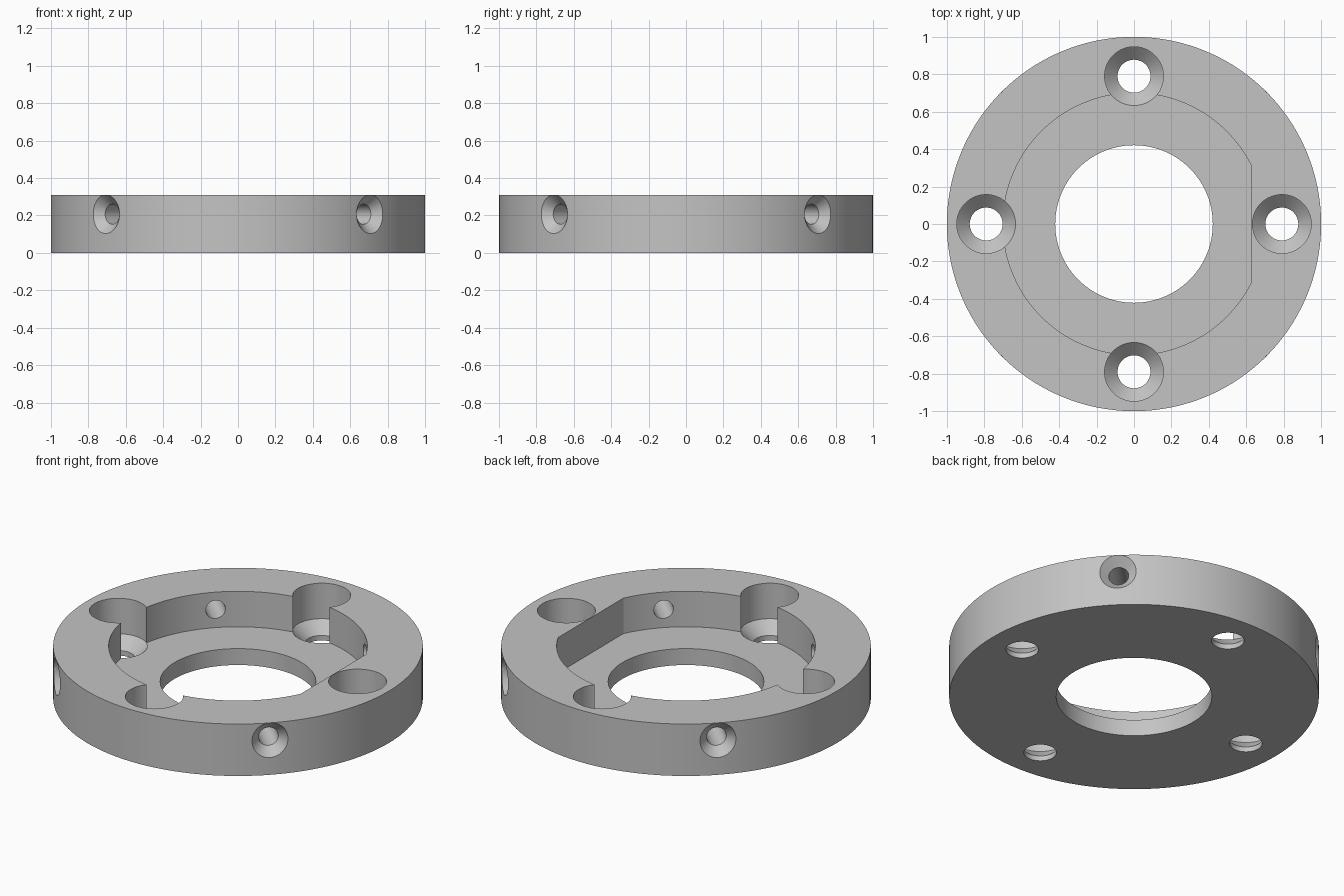
import bpy, bmesh, math
from mathutils import Matrix

if "Cube" in bpy.data.objects:
    bpy.data.objects.remove(bpy.data.objects["Cube"])

HEIGHT, FLOOR = 0.31, 0.098


def lathe(name, profile, segments, matrix=Matrix()):
    """Closed solid of revolution about z from (radius, height) points, listed bottom to top."""
    bm = bmesh.new()
    rings = []
    for r, z in profile:
        rings.append([bm.verts.new((r * math.cos(2 * math.pi * i / segments),
                                    r * math.sin(2 * math.pi * i / segments), z))
                      for i in range(segments)])
    for a, b in zip(rings, rings[1:]):
        for i in range(segments):
            j = (i + 1) % segments
            bm.faces.new((a[i], a[j], b[j], b[i]))
    bm.faces.new(rings[0][::-1])
    bm.faces.new(rings[-1])
    bm.transform(matrix)
    bmesh.ops.recalc_face_normals(bm, faces=bm.faces)
    return to_object(name, bm)


def prism(name, outline, z0, z1):
    bm = bmesh.new()
    face = bm.faces.new([bm.verts.new((x, y, z0)) for x, y in outline])
    top = bmesh.ops.extrude_face_region(bm, geom=[face])
    bmesh.ops.translate(bm, vec=(0, 0, z1 - z0),
                        verts=[v for v in top["geom"] if isinstance(v, bmesh.types.BMVert)])
    bmesh.ops.recalc_face_normals(bm, faces=bm.faces)
    return to_object(name, bm)


def to_object(name, bm):
    mesh = bpy.data.meshes.new(name)
    bm.to_mesh(mesh)
    bm.free()
    ob = bpy.data.objects.new(name, mesh)
    bpy.context.collection.objects.link(ob)
    return ob


# Flange disc
flange = lathe("flange_ring", [(1, 0), (1, HEIGHT)], 160)

# Central bore and D-shaped pocket
cutters = [lathe("bore_cutter", [(0.421, -0.2), (0.421, 0.6)], 96)]
half = math.acos(0.629 / 0.7)
arc = [half + (2 * math.pi - 2 * half) * i / 120 for i in range(121)]
cutters.append(prism("pocket_cutter", [(0.7 * math.cos(a), 0.7 * math.sin(a)) for a in arc],
                     FLOOR, 0.6))

# Four counterbored, countersunk screw holes and four radial set-screw holes
screw = [(0.088, -0.2), (0.088, 0.03), (0.157, FLOOR), (0.157, 0.6)]
radial = [(0.054, 0.55), (0.054, 0.95), (0.104, 1.0), (0.104, 1.1)]
for k in range(4):
    turn = Matrix.Rotation(k * math.pi / 2, 4, 'Z')
    cutters.append(lathe("screw_cutter", screw, 64, turn @ Matrix.Translation((0.79, 0, 0))))
    aim = (Matrix.Rotation(math.pi / 4, 4, 'Z') @ Matrix.Translation((0, 0, 0.207))
           @ Matrix.Rotation(math.pi / 2, 4, 'Y'))
    cutters.append(lathe("set_screw_cutter", radial, 48, turn @ aim))

for c in cutters:
    c.hide_render = True
    mod = flange.modifiers.new("cut", 'BOOLEAN')
    mod.operation, mod.solver, mod.object = 'DIFFERENCE', 'EXACT', c

# Apply the cuts and remove the cutters
graph = bpy.context.evaluated_depsgraph_get()
result = bpy.data.meshes.new_from_object(flange.evaluated_get(graph))
flange.modifiers.clear()
flange.data = result
for c in cutters:
    bpy.data.objects.remove(c)

# Single grey metal colour
grey = bpy.data.materials.new("light_grey")
grey.diffuse_color = (0.55, 0.55, 0.55, 1)
grey.use_nodes = True
grey.node_tree.nodes["Principled BSDF"].inputs["Base Color"].default_value = grey.diffuse_color
flange.data.materials.clear()
flange.data.materials.append(grey)

bpy.context.view_layer.objects.active = flange
flange.select_set(True)
bpy.ops.object.shade_smooth_by_angle(angle=math.radians(25))
